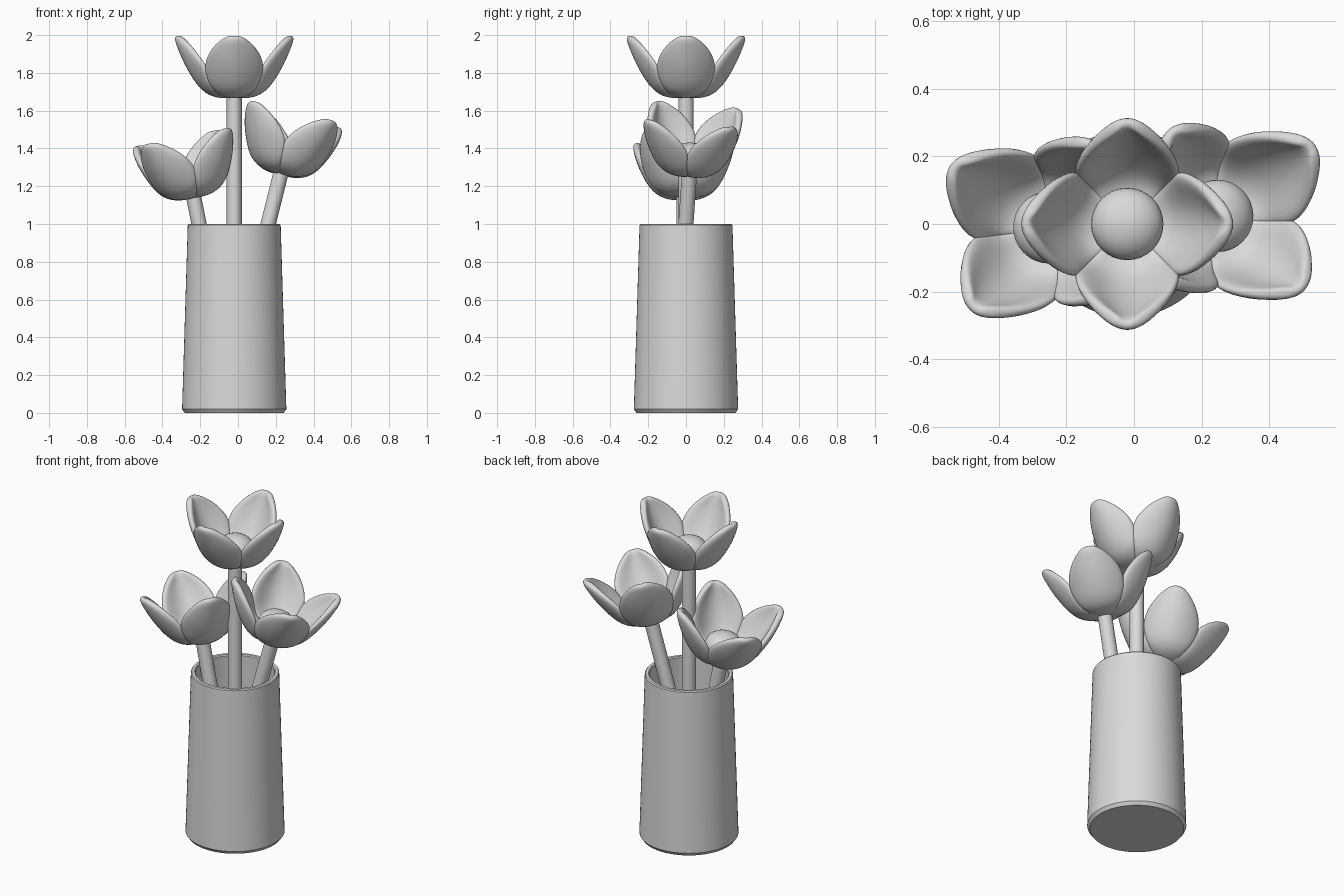
import bpy, bmesh, math
from mathutils import Vector, Matrix

cube = bpy.data.objects.get("Cube")
if cube:
    bpy.data.objects.remove(cube, do_unlink=True)

grey = bpy.data.materials.new("light_grey")
grey.use_nodes = True
grey.diffuse_color = (0.7, 0.7, 0.7, 1)
grey.node_tree.nodes["Principled BSDF"].inputs["Base Color"].default_value = (0.7, 0.7, 0.7, 1)


def add_object(name, bm, matrix=Matrix(), sharp=25):
    mesh = bpy.data.meshes.new(name)
    bm.to_mesh(mesh)
    bm.free()
    mesh.materials.append(grey)
    obj = bpy.data.objects.new(name, mesh)
    bpy.context.collection.objects.link(obj)
    obj.matrix_world = matrix
    bpy.ops.object.select_all(action='DESELECT')
    obj.select_set(True)
    bpy.context.view_layer.objects.active = obj
    bpy.ops.object.shade_smooth_by_angle(angle=math.radians(sharp))
    return obj


def add_vase():
    # Hollow tapered vase turned from a profile of radius and height
    profile = [(0, 0), (0.262, 0), (0.276, 0.02), (0.246, 0.994), (0.241, 1.0),
               (0.225, 1.0), (0.22, 0.994), (0.25, 0.04), (0, 0.04)]
    bm = bmesh.new()
    verts = [bm.verts.new((r, 0, z)) for r, z in profile]
    edges = [bm.edges.new(pair) for pair in zip(verts, verts[1:])]
    bmesh.ops.spin(bm, geom=verts + edges, axis=(0, 0, 1), cent=(0, 0, 0),
                   angle=math.tau, steps=64, use_duplicate=False)
    bmesh.ops.remove_doubles(bm, verts=bm.verts, dist=0.0005)
    bmesh.ops.recalc_face_normals(bm, faces=bm.faces)
    add_object("vase", bm, Matrix.Translation((-0.02, 0, 0)))


def petal_mesh():
    # Cupped petal: radius, height, half width and edge curl along its spine
    rows = [(0, -0.006, 0.04, 0), (0.105, -0.006, 0.11, 0.025),
            (0.175, 0.03, 0.15, 0.06), (0.23, 0.10, 0.172, 0.09),
            (0.276, 0.185, 0.158, 0.08), (0.308, 0.27, 0.108, 0.05),
            (0.323, 0.323, 0.042, 0.018)]
    bm = bmesh.new()
    grid = []
    for i, (r, z, width, curl) in enumerate(rows):
        before, after = rows[max(i - 1, 0)], rows[min(i + 1, len(rows) - 1)]
        along = Vector((after[0] - before[0], 0, after[1] - before[1])).normalized()
        inward = Vector((-along.z, 0, along.x))
        grid.append([bm.verts.new(Vector((r, u * width, z)) + inward * curl * u * u)
                     for u in (-1, -0.5, 0, 0.5, 1)])
    for a, b in zip(grid, grid[1:]):
        for j in range(len(a) - 1):
            bm.faces.new((a[j], a[j + 1], b[j + 1], b[j]))
    return bm


def add_flower(name, base, axis, yaw):
    axis = Vector(axis).normalized()
    tilt = Vector((0, 0, 1)).rotation_difference(axis).to_matrix().to_4x4()
    frame = Matrix.Translation(base) @ tilt

    # Four petals around the centre
    for i in range(4):
        turn = Matrix.Rotation(math.radians(yaw + 90 * i), 4, 'Z')
        petal = add_object(f"{name}_petal_{i + 1}", petal_mesh(), frame @ turn, 180)
        shell = petal.modifiers.new("Thickness", 'SOLIDIFY')
        shell.thickness = 0.04
        shell.offset = -1
        smooth = petal.modifiers.new("Smooth", 'SUBSURF')
        smooth.levels = smooth.render_levels = 2

    # Domed flower centre
    bm = bmesh.new()
    bmesh.ops.create_uvsphere(bm, u_segments=32, v_segments=16, radius=0.107)
    bmesh.ops.scale(bm, vec=(1, 1, 0.72), verts=bm.verts)
    add_object(f"{name}_centre", bm, frame @ Matrix.Translation((0, 0, 0.09)), 180)

    # Stem reaching down into the vase
    length = (base[2] - 0.06) / axis.z + 0.03
    bm = bmesh.new()
    bmesh.ops.create_cone(bm, cap_ends=True, segments=24, radius1=0.04,
                          radius2=0.04, depth=length)
    add_object(f"{name}_stem", bm, frame @ Matrix.Translation((0, 0, 0.03 - length / 2)))


add_vase()
add_flower("middle_flower", (-0.02, 0, 1.67), (0, 0, 1), 0)
add_flower("right_flower", (-0.234, -0.01, 1.14), (-0.2, 0, 1), 53.5)
add_flower("left_flower", (0.226, 0.018, 1.265), (0.25, 0.07, 1), 40)
